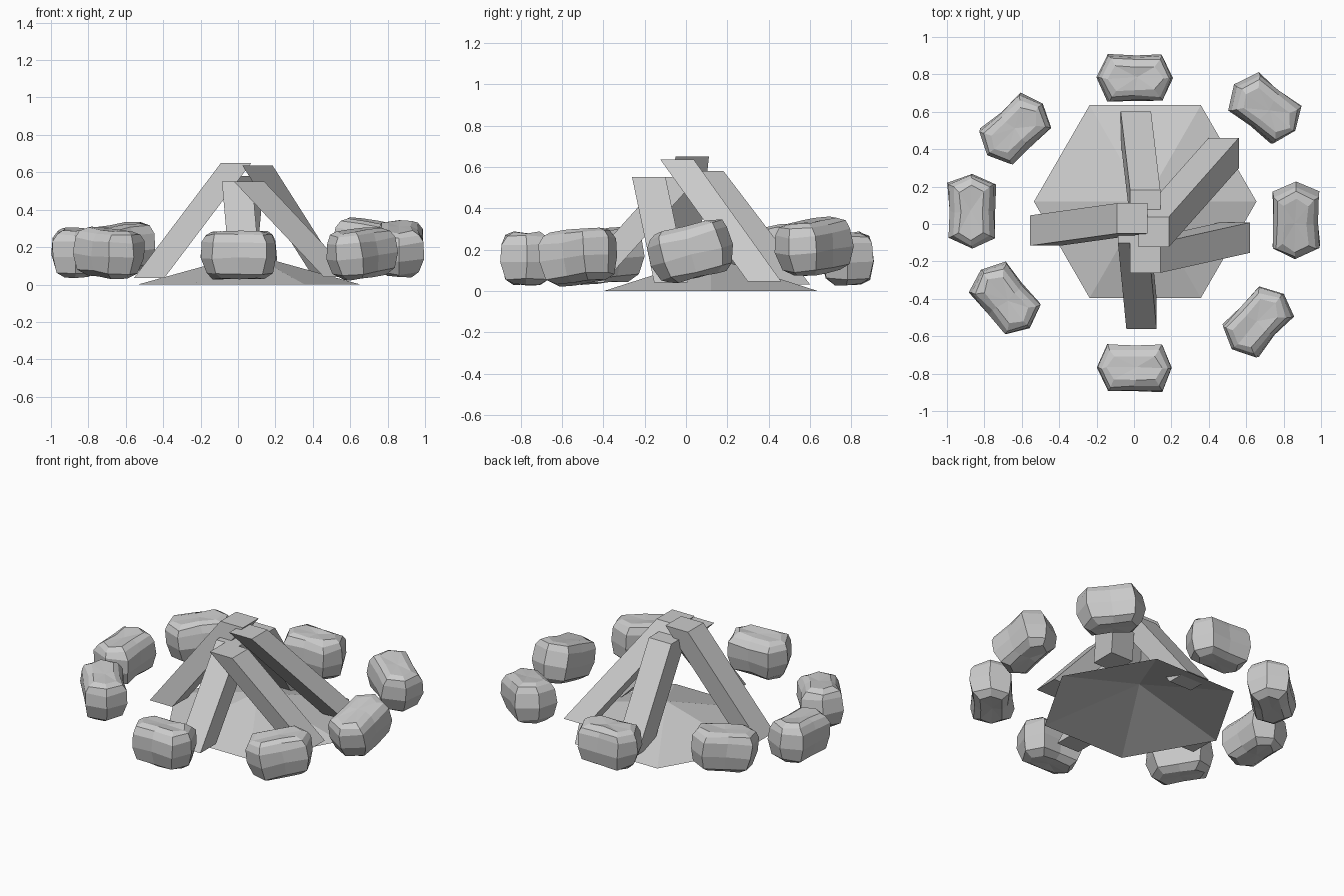
import bpy, bmesh, random
from math import radians, cos, sin, pi
from mathutils import Matrix, Vector

if "Cube" in bpy.data.objects:
    bpy.data.objects.remove(bpy.data.objects["Cube"])

random.seed(4)


def make_object(name, bm):
    bmesh.ops.recalc_face_normals(bm, faces=bm.faces[:])
    mesh = bpy.data.meshes.new(name)
    bm.to_mesh(mesh)
    bm.free()
    ob = bpy.data.objects.new(name, mesh)
    bpy.context.collection.objects.link(ob)
    return ob


def skin(bm, rings):
    # Join successive closed rings of vertices with quads
    for a, b in zip(rings, rings[1:]):
        n = len(a)
        for i in range(n):
            j = (i + 1) % n
            bm.faces.new((a[i], a[j], b[j], b[i]))


# Ash mound: open six-sided cone
bm = bmesh.new()
apex = bm.verts.new((0.06, 0.12, 0.165))
rim = [bm.verts.new((0.06 + 0.595 * cos(i * pi / 3), 0.12 + 0.595 * sin(i * pi / 3), 0))
       for i in range(6)]
for i in range(6):
    bm.faces.new((rim[i], rim[(i + 1) % 6], apex))
mound = make_object("ash_mound", bm)
if mound.data.polygons[0].normal.z < 0:
    mound.data.flip_normals()


# Leaning logs: square sections cut level at both ends
def log(name, foot, head):
    bm = bmesh.new()
    rings = [[bm.verts.new((x + sx * 0.081, y + sy * 0.081, z))
              for sx, sy in ((-1, -1), (1, -1), (1, 1), (-1, 1))]
             for x, y, z in (foot, head)]
    skin(bm, rings)
    for r in rings:
        bm.faces.new(r)
    make_object(name, bm)


log("log_back", (0.01, 0.52, 0.03), (0.06, 0.10, 0.58))
log("log_left", (-0.475, -0.035, 0.035), (-0.01, 0.03, 0.65))
log("log_front", (0.04, -0.48, 0.04), (-0.005, -0.02, 0.55))
log("log_right", (0.54, -0.073, 0.04), (0.06, -0.18, 0.55))
log("log_back_right", (0.48, 0.38, 0.045), (0.105, -0.043, 0.635))


# Ring of stones: one faceted pebble shape, turned and tipped
OUTLINE = [(0.202, 0), (0.145, 0.126), (0, 0.12), (-0.145, 0.126),
           (-0.202, 0), (-0.145, -0.126), (0, -0.12), (-0.145 * -1, -0.126)]
LAYERS = [(0.68, 0.5, -0.127), (0.88, 0.84, -0.098), (1, 1, -0.015),
          (0.98, 0.96, 0.07), (0.9, 0.8, 0.108), (0.74, 0.52, 0.126)]


def stone(name, x, y, z, yaw, tilt):
    bm = bmesh.new()
    rings = []
    for kx, ky, h in LAYERS:
        rings.append([bm.verts.new(Vector((px * kx, py * ky, h)) +
                                   Vector([random.uniform(-0.006, 0.006) for _ in range(3)]))
                      for px, py in OUTLINE])
    skin(bm, rings)
    # Slightly dished caps
    for r, h in ((rings[0], -0.125), (rings[-1], 0.121)):
        c = bm.verts.new((0.01, 0.005, h))
        for i in range(len(r)):
            bm.faces.new((r[i], r[(i + 1) % len(r)], c))
    m = (Matrix.Translation((x, y, z)) @ Matrix.Rotation(radians(yaw), 4, 'Z')
         @ Matrix.Rotation(radians(-tilt), 4, 'Y'))
    bmesh.ops.transform(bm, matrix=m, verts=bm.verts[:])
    make_object(name, bm)


stone("stone_front", 0.005, -0.77, 0.157, 0, 0)
stone("stone_back", 0.007, 0.78, 0.157, 0, 0)
stone("stone_left", -0.868, 0.07, 0.167, 90, 3)
stone("stone_right", 0.865, 0.025, 0.19, 90, 14)
stone("stone_front_left", -0.69, -0.40, 0.168, -50, -4)
stone("stone_front_right", 0.663, -0.52, 0.168, 48, 7)
stone("stone_back_left", -0.632, 0.51, 0.195, 43, 6)
stone("stone_back_right", 0.70, 0.62, 0.215, -38, -8)
